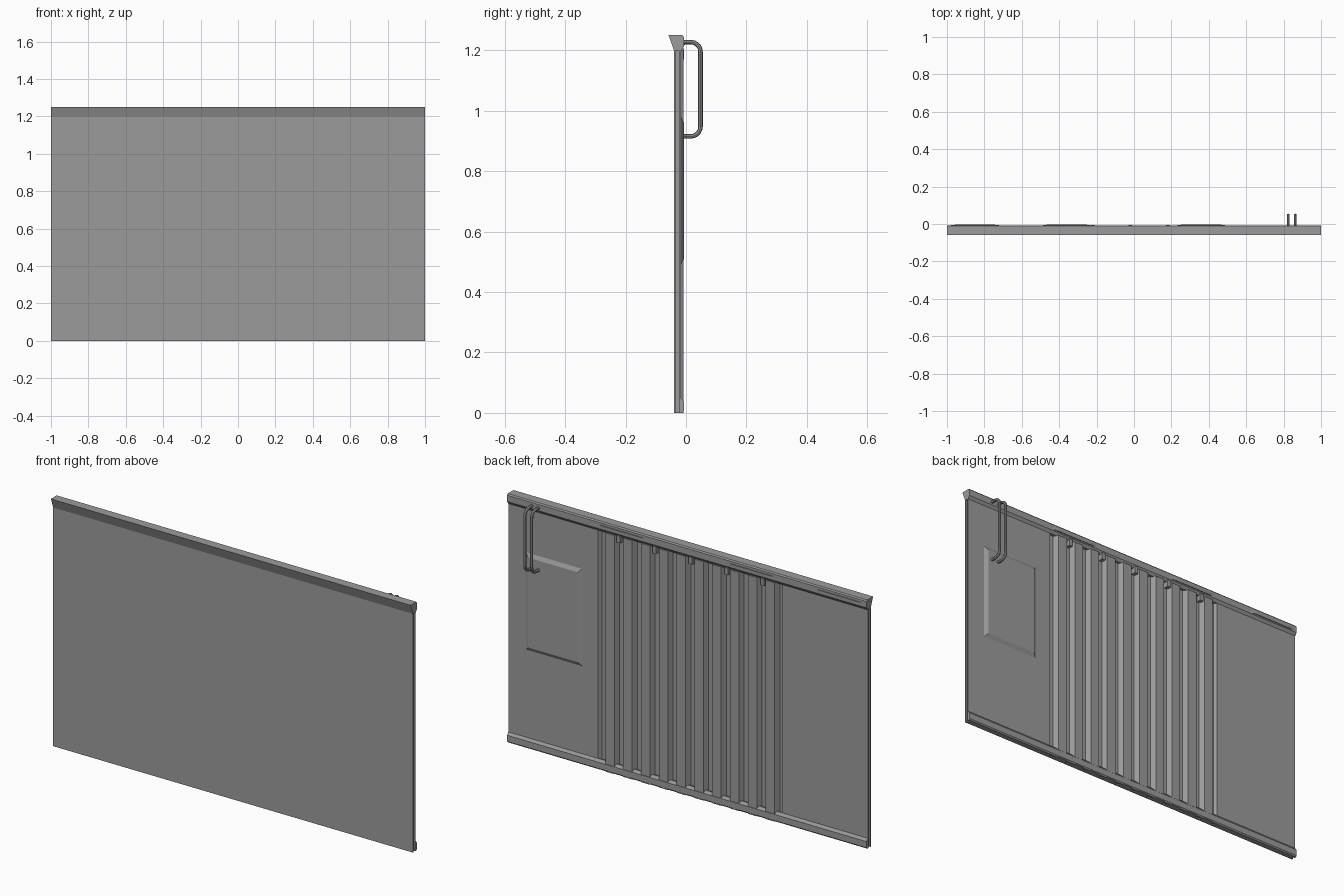
import bpy
import bmesh
from mathutils import Vector

if "Cube" in bpy.data.objects:
    bpy.data.objects.remove(bpy.data.objects["Cube"], do_unlink=True)

grey = bpy.data.materials.new("plain_grey")
grey.use_nodes = True
colour = (0.33, 0.33, 0.33, 1)
grey.diffuse_color = colour
grey.node_tree.nodes["Principled BSDF"].inputs["Base Color"].default_value = colour

FRONT, WALL, BACK, TROUGH = -0.04, -0.017, -0.007, -0.031


def finish(name, bm):
    bmesh.ops.recalc_face_normals(bm, faces=bm.faces)
    mesh = bpy.data.meshes.new(name)
    bm.to_mesh(mesh)
    bm.free()
    mesh.materials.append(grey)
    obj = bpy.data.objects.new(name, mesh)
    bpy.context.collection.objects.link(obj)
    return obj


def extrude(name, points, direction):
    """Solid made by sweeping a closed outline along a vector."""
    bm = bmesh.new()
    face = bm.faces.new([bm.verts.new(p) for p in points])
    swept = bmesh.ops.extrude_face_region(bm, geom=[face], use_keep_orig=True)
    moved = [g for g in swept["geom"] if isinstance(g, bmesh.types.BMVert)]
    bmesh.ops.translate(bm, verts=moved, vec=Vector(direction))
    return finish(name, bm)


def box(name, x, y, z):
    corners = [(x[0], y[0], z[0]), (x[1], y[0], z[0]), (x[1], y[1], z[0]), (x[0], y[1], z[0])]
    return extrude(name, corners, (0, 0, z[1] - z[0]))


# Main board: plan outline with grooved ends and a ribbed middle
outline = [(-1, FRONT), (1, FRONT), (1, -0.034), (0.988, -0.034),
           (0.988, -0.022), (1, -0.022), (1, WALL), (0.5, WALL)]
for i in range(10):
    x = 0.49 - i * 0.099
    outline += [(x, TROUGH), (x - 0.022, TROUGH), (x - 0.036, BACK - 0.001), (x - 0.086, BACK - 0.001)]
outline += [(-0.5, TROUGH), (-0.512, TROUGH), (-0.522, WALL), (-1, WALL), (-1, -0.022),
            (-0.988, -0.022), (-0.988, -0.034), (-1, -0.034)]
extrude("ribbed_board", [(x, y, 0) for x, y in outline], (0, 0, 1.2))


# Top and bottom rails
def rail(name, section):
    extrude(name, [(-1, y, z) for y, z in section], (2, 0, 0))


rail("top_rail", [(FRONT, 1.2), (-0.058, 1.25), (-0.012, 1.25), (BACK, 1.244),
                  (BACK, 1.212), (WALL, 1.198), (-0.03, 1.198)])
rail("bottom_rail", [(-0.022, 0), (-0.012, 0), (BACK, 0.006), (BACK, 0.037),
                     (WALL, 0.05), (-0.022, 0.05)])

# Raised rectangular panel with sloping borders
bm = bmesh.new()
rings = []
for inset, y in ((0, WALL - 0.002), (0.022, BACK)):
    x0, x1, z0, z1 = 0.585 + inset, 0.905 - inset, 0.487 + inset, 0.983 - inset
    rings.append([bm.verts.new((x, y, z)) for x, z in ((x0, z0), (x1, z0), (x1, z1), (x0, z1))])
for ring in rings:
    bm.faces.new(ring)
for i in range(4):
    j = (i + 1) % 4
    bm.faces.new((rings[0][i], rings[0][j], rings[1][j], rings[1][i]))
finish("raised_panel", bm)

# Thin wedge plates on the back of the top rail
for i, x in enumerate((0.36, -0.36, -0.85)):
    plan = [(x - 0.13, BACK), (x + 0.13, BACK), (x + 0.1, -0.003), (x - 0.1, -0.003)]
    extrude(f"rail_plate_{i + 1}", [(a, b, 1.218) for a, b in plan], (0, 0, 0.014))

# Small tabs below the top rail
for i in range(5):
    x = 0.38 - i * 0.2
    box(f"rail_tab_{i + 1}", (x - 0.01, x + 0.01), (TROUGH, -0.006), (1.17, 1.205))

# Twin bent rod handles
for i, x in enumerate((0.825, 0.862)):
    curve = bpy.data.curves.new(f"handle_rod_{i + 1}", "CURVE")
    curve.dimensions = "3D"
    curve.bevel_depth = 0.0075
    curve.bevel_resolution = 2
    curve.resolution_u = 5
    curve.use_fill_caps = True
    spline = curve.splines.new("BEZIER")
    low, high, out, bend = 0.915, 1.227, 0.048, 0.032
    path = [(-0.012, high), (out - bend, high), (out, high - bend),
            (out, low + bend), (out - bend, low), (-0.012, low)]
    spline.bezier_points.add(len(path) - 1)
    k = bend * 0.55
    tangents = [(k, 0), (k, 0), (0, -k), (0, -k), (-k, 0), (-k, 0)]
    for point, (y, z), (ty, tz) in zip(spline.bezier_points, path, tangents):
        point.handle_left_type = point.handle_right_type = "FREE"
        point.co = (x, y, z)
        point.handle_left = (x, y - ty, z - tz)
        point.handle_right = (x, y + ty, z + tz)
    curve.materials.append(grey)
    rod = bpy.data.objects.new(f"handle_rod_{i + 1}", curve)
    bpy.context.collection.objects.link(rod)
    # Turn the rod into a smooth mesh
    bpy.ops.object.select_all(action="DESELECT")
    rod.select_set(True)
    bpy.context.view_layer.objects.active = rod
    bpy.ops.object.convert(target="MESH")
    bpy.ops.object.shade_smooth_by_angle()
